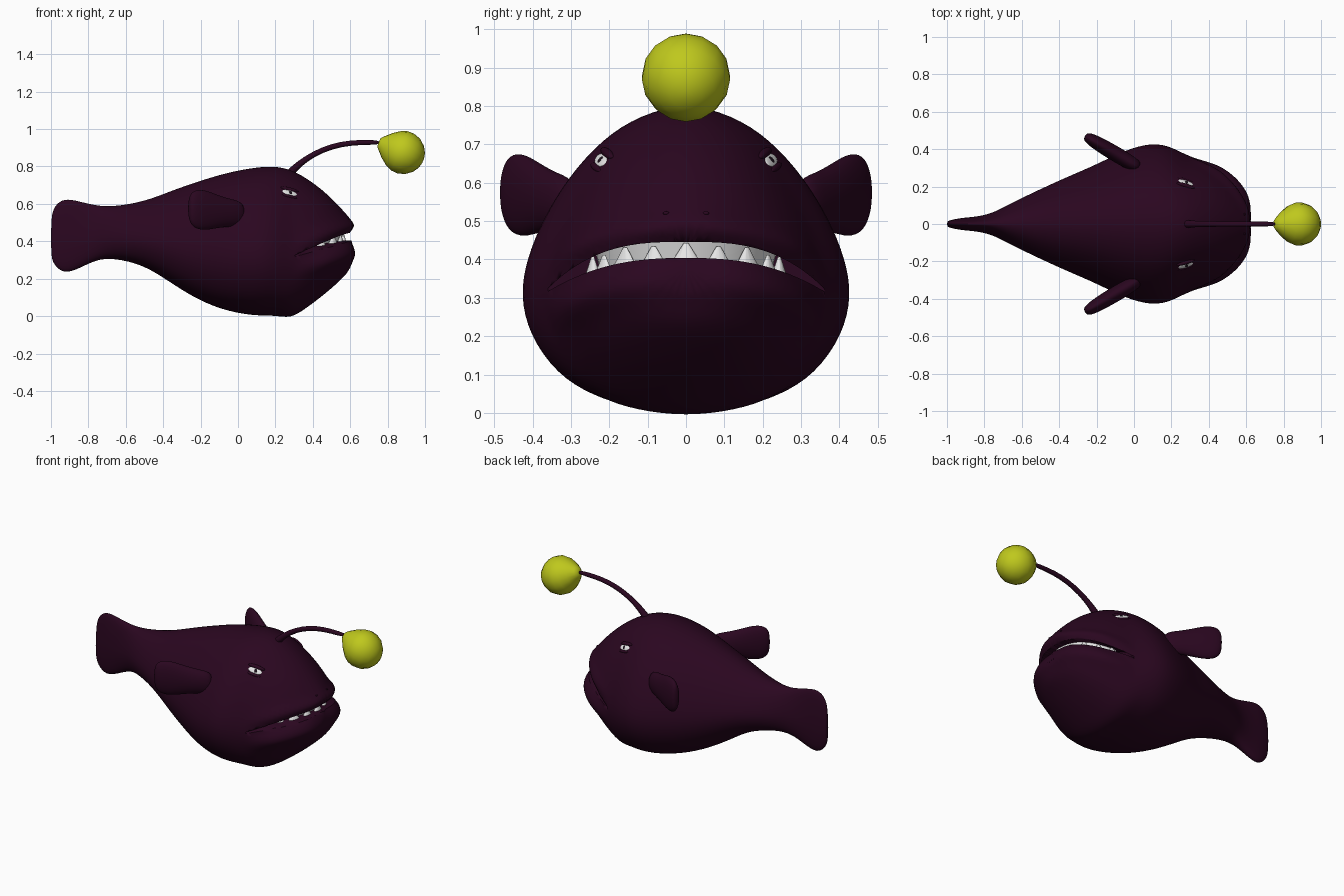
import bpy, bmesh, math
from mathutils import Vector, Matrix

cube = bpy.data.objects.get("Cube")
if cube:
    bpy.data.objects.remove(cube, do_unlink=True)


def material(name, rgb):
    mat = bpy.data.materials.new(name)
    mat.use_nodes = True
    mat.diffuse_color = (*rgb, 1)
    mat.node_tree.nodes["Principled BSDF"].inputs["Base Color"].default_value = (*rgb, 1)
    return mat


skin = material("dark plum skin", (0.023, 0.002, 0.014))
glow = material("yellow green lure", (0.52, 0.58, 0.012))
white = material("tooth white", (0.8, 0.8, 0.8))
black = material("pupil black", (0.01, 0.005, 0.01))


def finish(name, bm, mat, subdivide=0, angle=50):
    bmesh.ops.recalc_face_normals(bm, faces=bm.faces)
    mesh = bpy.data.meshes.new(name)
    bm.to_mesh(mesh)
    bm.free()
    obj = bpy.data.objects.new(name, mesh)
    bpy.context.collection.objects.link(obj)
    mesh.materials.append(mat)
    bpy.ops.object.select_all(action='DESELECT')
    bpy.context.view_layer.objects.active = obj
    obj.select_set(True)
    if subdivide:
        mod = obj.modifiers.new("smooth", 'SUBSURF')
        mod.levels = mod.render_levels = subdivide
        bpy.ops.object.modifier_apply(modifier=mod.name)
    bpy.ops.object.shade_smooth_by_angle(angle=math.radians(angle))
    return obj


def loft(name, rings, mat, subdivide=0):
    """Skin a list of closed rings of points and cap both ends."""
    bm = bmesh.new()
    rows = [[bm.verts.new(p) for p in ring] for ring in rings]
    n = len(rows[0])
    for a, b in zip(rows, rows[1:]):
        for i in range(n):
            j = (i + 1) % n
            bm.faces.new((a[i], a[j], b[j], b[i]))
    bm.faces.new(rows[0])
    bm.faces.new(rows[-1])
    return finish(name, bm, mat, subdivide)


def circle(center, u, v, sides):
    steps = [math.tau * i / sides for i in range(sides)]
    return [center + u * math.cos(t) + v * math.sin(t) for t in steps]


def ellipsoid(name, frame, size, mat):
    bm = bmesh.new()
    bmesh.ops.create_uvsphere(bm, u_segments=16, v_segments=10, radius=1,
                              matrix=frame @ Matrix.Diagonal((*size, 1)))
    return finish(name, bm, mat)


# Body and tail: half section (width share, height share) swept along x
section = [(0, -.008), (.34, .012), (.57, .05), (.79, .12), (.96, .25), (1.015, .38),
           (.975, .5), (.875, .63), (.73, .76), (.52, .89), (.28, .97), (0, 1.008)]
section += [(-w, h) for w, h in section[-2:0:-1]]
stations = [  # x, bottom, top, half width
    (-1, .32, .52, .012), (-.985, .275, .59, .02), (-.93, .225, .633, .032),
    (-.85, .255, .615, .038), (-.76, .302, .592, .055), (-.67, .312, .585, .105),
    (-.5, .275, .613, .187), (-.35, .172, .675, .255), (-.2, .08, .727, .318),
    (-.05, .025, .773, .395), (.1, .002, .8, .437), (.2, .006, .805, .412),
    (.28, -.012, .788, .368), (.36, .04, .745, .342), (.46, .115, .672, .295),
    (.54, .185, .59, .232), (.59, .235, .535, .16), (.608, .285, .5, .09)]
body = loft("body", [[(x, w * hw, lo + h * (hi - lo)) for w, h in section]
                     for x, lo, hi, hw in stations], skin, 2)

# Lips: swell the face above and below the mouth line
for v in body.data.vertices:
    x, y, z = v.co
    if x > .3 and abs(y) < .4:
        d = z - (.425 - .1 * abs(y / .35) ** 3)
        fade = min(1, (x - .3) / .15)
        bulge = (.016 * math.exp(-((d - .06) / .03) ** 2)
                 + .02 * math.exp(-((d + .09) / .05) ** 2)
                 - .02 * math.exp(-(d / .03) ** 2))
        push = Vector((x - .2, y, 0)).normalized() * bulge * fade
        v.co += push

# Mouth opening
ys = [-.36 + .72 * i / 24 for i in range(25)]
upper = [(y, .446 - .121 * abs(y / .36) ** 2.9) for y in ys]
lower = [(y, .404 - .087 * abs(y / .36) ** 2.5) for y in reversed(ys)]
cutter = loft("mouth_cutter", [[(x, y, z) for y, z in upper + lower] for x in (.3, .8)], skin)
cutter.hide_render = True
cut = body.modifiers.new("mouth", 'BOOLEAN')
cut.operation = 'DIFFERENCE'
cut.solver = 'EXACT'
cut.object = cutter
bpy.context.view_layer.objects.active = body
bpy.ops.object.modifier_apply(modifier=cut.name)
bpy.data.objects.remove(cutter, do_unlink=True)


# Teeth: a curved row leaning inward behind the lips, broad pointed teeth in front
def jaw(t, grow=0):
    return Vector((.33 + (.22 + grow) * math.cos(t), (.235 + grow) * math.sin(t), 0))


arc = [math.radians(-90 + 180 * i / 24) for i in range(25)]
loft("upper_teeth", [[jaw(t, g) + Vector((0, 0, z)) for g, z in
                      ((-.05, .3), (-.03, .3), (.015, .47), (0, .47))] for t in arc], white)
bm = bmesh.new()
for k in range(-4, 5):
    t = math.radians(k * 20)
    size = 1 if k % 2 == 0 else .8
    drop = .035 * abs(math.sin(t)) ** 2.5
    place = Matrix.Translation(jaw(t, .012) + Vector((0, 0, .41 - drop)))
    bmesh.ops.create_cone(bm, cap_ends=True, segments=12, radius1=.048 * size, radius2=.006,
                          depth=.066 * size, matrix=place @ Matrix.Rotation(t, 4, 'Z')
                          @ Matrix.Diagonal((.5, 1, 1, 1)))
finish("lower_teeth", bm, white)

# Paired parts
fin = [  # distance along the fin, half height, half thickness
    (-.03, .07, .035), (.06, .076, .042), (.14, .092, .043), (.22, .114, .04),
    (.285, .108, .034), (.318, .066, .02)]
for side, word in ((1, "left"), (-1, "right")):
    # Pectoral fin, swept back and outward
    along = Vector((-.86, side * .51, 0))
    across = Vector((.51, side * .86, 0))
    root = Vector((.01, side * .31, .547))
    loft(word + "_pectoral_fin",
         [circle(root + along * s + Vector((0, 0, .09 * s)), across * th, Vector((0, 0, hh)), 12)
          for s, hh, th in fin], skin, 2)

    # Eye seated on the surface, with pupil and lids
    _, spot, normal, _ = body.closest_point_on_mesh(Vector((.272, side * .213, .652)))
    fore = (Vector((1, 0, 0)) - normal * normal.x).normalized()
    up = normal.cross(fore) * -side
    if up.z < 0:
        up = -up
    frame = Matrix((fore, up, normal)).transposed().to_4x4()

    def on_face(a, b, c):
        return Matrix.Translation(spot + fore * a + up * b + normal * c) @ frame

    ellipsoid(word + "_eye", on_face(0, 0, 0), (.042, .018, .005), white)
    ellipsoid(word + "_pupil", on_face(.004, 0, .003), (.01, .011, .004), black)
    ellipsoid(word + "_upper_lid", on_face(0, .024, -.002), (.052, .012, .012), skin)
    ellipsoid(word + "_lower_lid", on_face(0, -.023, -.002), (.045, .009, .007), skin)

    # Nostril
    _, spot, normal, _ = body.closest_point_on_mesh(Vector((.6, side * .055, .53)))
    ellipsoid(word + "_nostril", Matrix.Translation(spot), (.005, .008, .005), skin)

# Lure stalk: a tapering tube
path = [(.26, .74, .028), (.295, .785, .021), (.36, .84, .017), (.45, .89, .016),
        (.55, .92, .016), (.65, .93, .015), (.77, .928, .014)]
rings = []
for i, (x, z, r) in enumerate(path):
    a, b = path[max(i - 1, 0)], path[min(i + 1, len(path) - 1)]
    tangent = Vector((b[0] - a[0], 0, b[1] - a[1])).normalized()
    sidewise = Vector((0, 1, 0))
    rings.append(circle(Vector((x, 0, z)), sidewise * r, tangent.cross(sidewise) * r, 8))
loft("lure_stalk", rings, skin, 1)

# Lure bulb: a drop shape pointing back to the stalk
tip = Vector((.753, 0, .93))
axis = Vector((.135, 0, -.057)).normalized()
sidewise = Vector((0, 1, 0))
drop_shape = [(0, .022), (.012, .037), (.045, .07), (.085, .1), (.12, .114), (.155, .115),
              (.195, .103), (.23, .075), (.25, .042), (.257, .012)]
loft("lure_bulb", [circle(tip + axis * s, sidewise * r, axis.cross(sidewise) * r, 16)
                   for s, r in drop_shape], glow)
